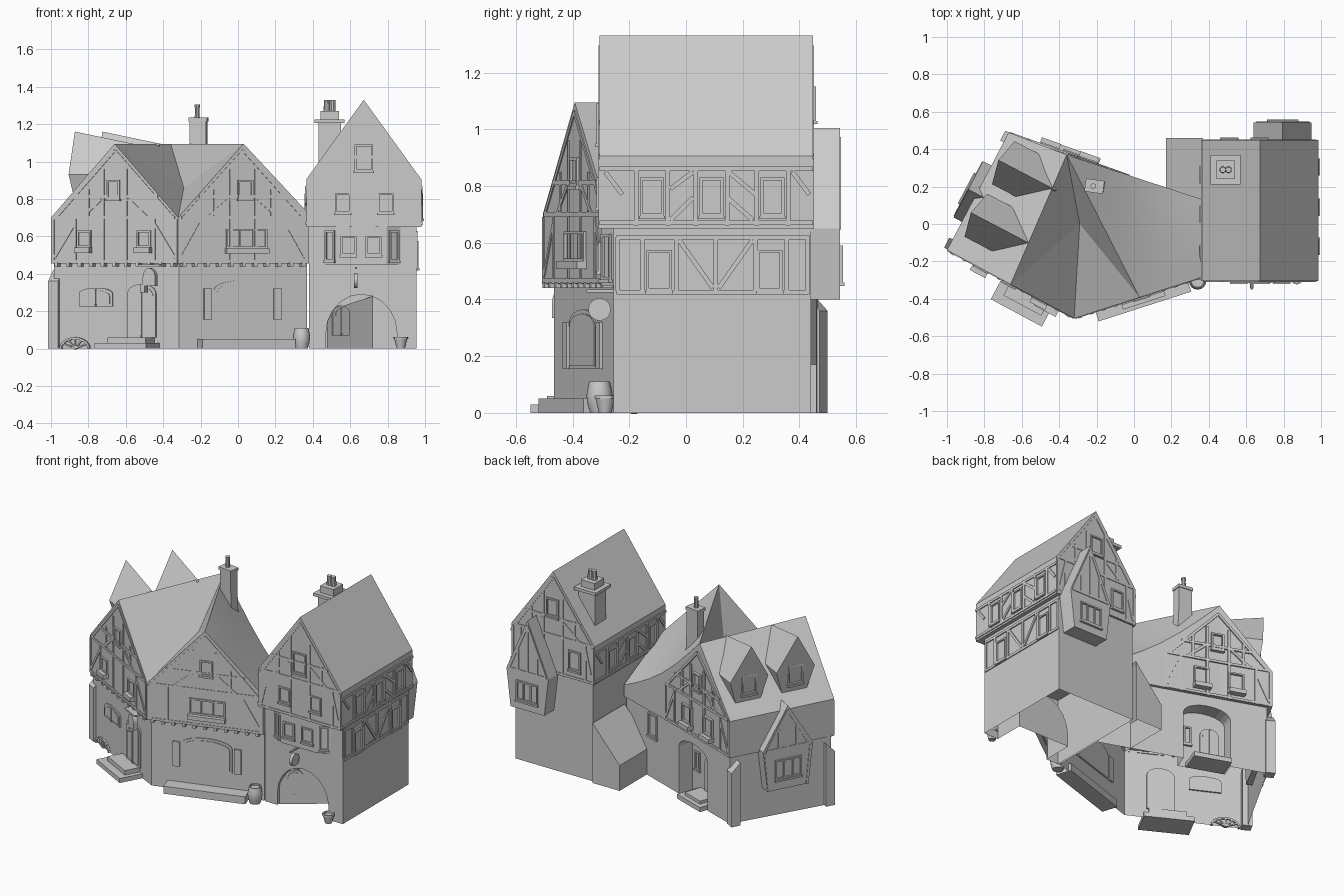
import bpy, math
from mathutils import Vector

if "Cube" in bpy.data.objects:
    bpy.data.objects.remove(bpy.data.objects["Cube"])

def mesh(name, verts, faces, smooth=False):
    me = bpy.data.meshes.new(name)
    me.from_pydata([tuple(v) for v in verts], [], faces)
    me.update()
    ob = bpy.data.objects.new(name, me)
    bpy.context.collection.objects.link(ob)
    if smooth:
        for p in me.polygons:
            p.use_smooth = True
    return ob

class Frame:
    """Wall frame: s along the wall, z up, t outward."""
    def __init__(self, a, b):
        self.a = Vector((*a, 0))
        d = Vector((*b, 0)) - self.a
        self.L = d.length
        self.d = d.normalized()
        self.n = Vector((self.d.y, -self.d.x, 0))
    def at(self, s, z, t=0):
        return self.a + self.d * s + self.n * t + Vector((0, 0, z))

def parts(name, F, items):
    # each item is (outline in s,z ; inner t ; outer t)
    V, P = [], []
    for poly, t0, t1 in items:
        k, n = len(V), len(poly)
        V += [F.at(s, z, t1) for s, z in poly] + [F.at(s, z, t0) for s, z in poly]
        P += [list(range(k, k + n)), list(range(k + 2 * n - 1, k + n - 1, -1))]
        P += [[k + i, k + n + i, k + n + (i + 1) % n, k + (i + 1) % n] for i in range(n)]
    return mesh(name, V, P)

def rect(s0, z0, s1, z1):
    return [(s0, z0), (s1, z0), (s1, z1), (s0, z1)]

def bar(s0, z0, s1, z1, w=.016):
    l = math.hypot(s1 - s0, z1 - z0)
    x, y = -(z1 - z0) / l * w / 2, (s1 - s0) / l * w / 2
    return [(s0 - x, z0 - y), (s1 - x, z1 - y), (s1 + x, z1 + y), (s0 + x, z0 + y)]

def arch(s, z0, w, h, rise, n=10):
    return [(s + w / 2, z0)] + [(s + w / 2 * math.cos(math.pi * i / n),
            h - rise + rise * math.sin(math.pi * i / n)) for i in range(n + 1)] + [(s - w / 2, z0)]

def timbers(name, F, segs, t=0, out=.004):
    parts(name, F, [(bar(*g), t - .006, t + out) for g in segs])

def window(name, F, s, z, w, h, panes=1, box=0, t=0):
    x0, x1, e = s - w / 2, s + w / 2, .01
    it = [(rect(x0, z, x0 + e, z + h), t - .01, t + .01), (rect(x1 - e, z, x1, z + h), t - .01, t + .01),
          (rect(x0, z, x1, z + e), t - .01, t + .01), (rect(x0, z + h - e, x1, z + h), t - .01, t + .01)]
    it += [(rect(x0 + w * i / panes - .004, z, x0 + w * i / panes + .004, z + h), t - .01, t + .008) for i in range(1, panes)]
    it.append((rect(x0 - .004, z - (.028 if box else .012), x1 + .004, z), t - .01, t + (.035 if box else .015)))
    parts(name, F, it)

def arched_unit(name, F, s, z0, w, h, rise, t=0):
    # arched surround with an inner leaf and middle post
    parts(name, F, [(arch(s, z0, w, h, rise), t - .01, t + .008),
                    (arch(s, z0 + .012, w - .03, h - .014, rise), t, t + .012),
                    (rect(s - .004, z0, s + .004, h - .01), t, t + .016)])

def lathe(name, c, prof, n=16):
    V = [(c[0] + r * math.cos(2 * math.pi * i / n), c[1] + r * math.sin(2 * math.pi * i / n), z)
         for r, z in prof for i in range(n)]
    m = len(prof)
    P = [[j * n + i, j * n + (i + 1) % n, (j + 1) * n + (i + 1) % n, (j + 1) * n + i] for j in range(m - 1) for i in range(n)]
    ob = mesh(name, V, P + [list(range(n))[::-1], list(range((m - 1) * n, m * n))], True)
    bpy.context.view_layer.objects.active = ob
    ob.select_set(True)
    bpy.ops.object.shade_smooth_by_angle()
    ob.select_set(False)

def arch_wall(name, F, H, s, w, h, rise, depth):
    # wall with an arched recess behind it
    a = arch(s, 0, w, h, rise)[::-1]
    out = [(0, 0)] + a + [(F.L, 0), (F.L, H), (0, H)]
    V = [F.at(*p) for p in out] + [F.at(*p, -depth) for p in a]
    n, k = len(a), len(out)
    mesh(name, V, [list(range(k)), list(range(k, k + n))] + [[1 + i, 2 + i, k + i + 1, k + i] for i in range(n - 1)])

def gable_timbers(name, F, ze, za, zb):
    L, c = F.L, F.L / 2
    half = lambda z: c * (za - z) / (za - ze) - .015
    zc = ze + (za - ze) * .28
    seg = [(.01, zb + .01, L - .01, zb + .01), (.02, ze, L - .02, ze), (c - half(zc), zc, c + half(zc), zc)]
    for m in (-1, 1):
        seg += [(c + m * (c - .03), ze, c, za - .04), (c + m * (c - .012), zb, c + m * (c - .012), ze - .01),
                (c + m * .07, zb, c + m * .07, za - .14), (c + m * .16, ze, c + m * .16, ze + .15),
                (c + m * .08, ze + .1, c + m * .2, ze), (c + m * .24, zb, c + m * .24, ze),
                (c + m * .24, ze - .03, c + m * (c - .02), zb + .03)]
    timbers(name, F, seg)

# plan points and wall frames
A, V0, B, C, K, D = (-1, -.14), (-.32, -.505), (.38, -.28), (.37, .13), (-.36, .37), (-.67, .49)
LF, MF, LL = Frame(A, V0), Frame(V0, B), Frame(D, A)
RF, RR = Frame((.365, -.305), (.98, -.305)), Frame((.98, -.305), (.98, .448))
RB, RL = Frame((.98, .448), (.365, .448)), Frame((.365, .448), (.365, -.305))

# twin gabled house: upper storey and roof
ZB, pl, pm = .455, LF.at(LF.L / 2, 1.095), MF.at(MF.L / 2, 1.095)
top = [Vector((*A, .7)), pl, Vector((*V0, .7)), pm, Vector((*B, .72))]
N = 6
back = [Vector((*C, .53)).lerp(Vector((*K, 1.095)), i / N) - Vector((0, 0, .06 * math.sin(math.pi * i / N))) for i in range(N + 1)]
ring = top + back + [Vector((*D, .7))]
n = len(ring)
low = [Vector((p.x, p.y, ZB)) for p in ring]
mesh("twin_house_upper_walls", ring + low, [[i, n + i, n + (i + 1) % n, (i + 1) % n] for i in range(n)] + [list(range(2 * n - 1, n - 1, -1))])
mesh("twin_house_roof_slopes", [top[0], pl, top[2], pm, back[-1], ring[-1], Vector((-.29, 0, .86))],
     [[0, 1, 4, 5], [1, 2, 6], [1, 6, 4], [2, 3, 6], [3, 4, 6]])
grid = []
for j in range(N + 1):
    f = pm.lerp(top[4], j / N)
    grid += [f.lerp(back[N - j], i / N) for i in range(N + 1)]
mesh("twin_house_curved_roof", grid, [[j * (N + 1) + i, (j + 1) * (N + 1) + i, (j + 1) * (N + 1) + i + 1, j * (N + 1) + i + 1]
                                      for j in range(N) for i in range(N)], True)

# twin house ground floor, open below, arched porch at the back
g = [(-.65, .465), (-.985, -.125), (-.315, -.465), (.37, -.25), (.37, .1)]
mesh("twin_house_ground_walls", [(*p, z) for z in (0, ZB) for p in g], [[i, i + 1, i + 6, i + 5] for i in range(4)])
GB, GL, GM = Frame(g[4], g[0]), Frame(g[1], g[2]), Frame(g[2], g[3])
arch_wall("back_wall_with_porch", GB, ZB, .70, .30, .39, .07, .1)
arched_unit("back_door", GB, .75, .05, .12, .29, .05, -.1)
window("porch_window", GB, .61, .16, .05, .12, 1, 0, -.1)
parts("porch_step", GB, [(rect(.60, 0, .84, .03), -.1, .05), (rect(.64, .03, .8, .05), -.1, .02)])
window("back_side_window", GB, .28, .28, .09, .15)

# jetty beam ends and gable timber framing
for nm, F in (("left", LF), ("middle", MF)):
    k = 11
    parts(nm + "_jetty_beam_ends", F, [(rect(F.L * (i + .5) / k - .01, .44, F.L * (i + .5) / k + .01, .46), -.04, .008) for i in range(k)])
    gable_timbers(nm + "_gable_timbers", F, .7, 1.1, ZB)
BG = Frame((-.02, .258), D)
gable_timbers("back_gable_timbers", BG, .7, 1.07, ZB)
for i, s in enumerate((.24, .46)):
    window("back_upper_window_%d" % i, BG, s, .52, .10, .12, 1, 1)
window("back_attic_window", BG, .34, .78, .08, .11)

# left front details
for i, s in enumerate((.204, .566)):
    window("left_upper_window_%d" % i, LF, s, .54, .085, .09, 1, 1)
window("left_attic_window", LF, .38, .80, .08, .10)
arched_unit("left_ground_window", GL, .255, .225, .20, .325, .03)
arched_unit("front_door", GL, .53, .06, .17, .345, .05)
parts("door_steps", LF, [(rect(.33, 0, .64, .03), -.05, .12), (rect(.38, .03, .61, .06), -.05, .07)])
parts("front_sign", LF, [(arch(.61, .335, .075, .43, .05), .0, .03), (rect(.55, .44, .68, .45), -.04, .04), (rect(.555, .30, .585, .345), .0, .03)])
wheel = [(.085 * math.cos(a), .055 * math.sin(a)) for a in [math.pi * i / 12 for i in range(13)]]
parts("half_cart_wheel", GL, [(bar(.13 + p[0], p[1], .13 + q[0], q[1], .012), -.01, .012) for p, q in zip(wheel, wheel[1:])] +
      [(bar(.13, 0, .13 + p[0], p[1], .008), -.01, .01) for p in wheel[2:-1:2]])

# middle front details
window("middle_upper_window", MF, .383, .535, .23, .105, 3, 1)
window("middle_attic_window", MF, .377, .80, .085, .10)
c = .355
parts("shop_window", GM, [(arch(c, .155, .32, .365, .05), -.01, .006), (arch(c, .165, .29, .35, .045), 0, .01)] +
      [(rect(c + m * .195 - .022, .155, c + m * .195 + .022, .32), -.01, .012) for m in (-1, 1)])
parts("shop_step", MF, [(rect(.12, 0, .64, .05), -.05, .055)])
lathe("barrel", (.34, -.305), [(.033, 0), (.042, .03), (.046, .06), (.042, .085), (.037, .11), (.031, .11), (.031, .1)])

# left side wall: gabled bay, buttresses, timbers, dormers
s = .37
parts("left_bay", LL, [([(s - .14, .2), (s + .14, .2), (s + .17, .47), (s, .75), (s - .17, .47)], -.05, .05)])
window("left_bay_window", LL, s, .27, .18, .13, 3, 0, .05)
timbers("left_bay_timbers", LL, [(s - .15, .47, s + .15, .47), (s - .14, .48, s, .72), (s + .14, .48, s, .72), (s, .47, s, .7),
                                 (s - .06, .47, s - .06, .6), (s + .06, .47, s + .06, .6), (s - .13, .2, s - .155, .46), (s + .13, .2, s + .155, .46)], .05)
for i, (q, m) in enumerate(((.03, -1), (LL.L - .035, 1))):
    x = sorted([(q - m * .03, .42), (q + m * .03, .36)])
    parts("corner_buttress_%d" % i, LL, [([(x[0][0], 0), (x[1][0], 0), x[1], x[0]], -.04, .02)])
for i, q in enumerate((.157, .474)):
    f = [(-.08, .76, -.07), (.08, .76, -.07), (.13, .93, -.05), (0, 1.16, -.02), (-.13, .93, -.05)]
    vs = [LL.at(q + x, z, t) for x, z, t in f] + [LL.at(q + x, min(z, 1.095), -.37 if z > 1 else -.23) for x, z, t in f]
    mesh("dormer_%d" % i, vs, [[0, 1, 2, 3, 4]] + [[j, j + 5, (j + 1) % 5 + 5, (j + 1) % 5] for j in range(5)])
    window("dormer_window_%d" % i, LL, q, .83, .10, .13, 1, 0, -.055)

# tall right house
w = RF.L
parts("right_house_upper", RF, [([(0, .65), (w, .65), (w, .905), (w / 2, 1.33), (0, .905)], -.753, 0)])
parts("right_house_middle_storey", RF, [(rect(.015, .44, w - .026, .65), -.745, -.05)])
gr = [(.955, -.255), (.955, .44), (.38, .44), (.38, -.255)]
mesh("right_house_ground_walls", [(*p, z) for z in (0, .44) for p in gr], [[i, i + 1, i + 5, i + 4] for i in range(3)])
GF = Frame(gr[3], gr[0])
arch_wall("archway_wall", GF, .44, .28, .38, .29, .21, .2)
IN = Frame((.475, -.24), (.72, -.06))
mesh("archway_inner_wall", [IN.at(0, 0), IN.at(IN.L, 0), IN.at(IN.L, .28), IN.at(0, .2)], [[0, 1, 2, 3]])
arched_unit("archway_door", IN, .09, .07, .11, .23, .04)
bay = [(.455, -.255), (.53, -.3), (.795, -.3), (.87, -.255)]
mesh("front_canted_bay", [(*p, z) for z in (.45, .65) for p in bay], [[0, 1, 5, 4], [1, 2, 6, 5], [2, 3, 7, 6], [3, 2, 1, 0]])
for nm, i in (("left", 0), ("right", 2)):
    F = Frame(bay[i], bay[i + 1])
    window("bay_window_" + nm, F, F.L / 2, .47, .06, .16, 1)
for i, x in enumerate((.225, .36)):
    window("bay_window_%d" % i, RF, x, .5, .085, .10, 1, 0, -.005)
    window("right_upper_window_%d" % i, RF, (.195, .425)[i], .725, .085, .105, 1, 0)
window("right_attic_window", RF, w / 2, .95, .10, .14)
gable_timbers("right_front_timbers", RF, .905, 1.33, .65)
gable_timbers("right_back_timbers", RB, .905, 1.33, .65)
window("right_back_attic_window", RB, w / 2, 1.03, .09, .12)
window("right_back_window", RB, .47, .71, .09, .13)

# long sides of the right house
for nm, F in (("right", RR), ("left", RL)):
    seg = [(0, .86, F.L, .86), (0, .67, F.L, .67)]
    for i, y in enumerate((.185, .395, .61)):
        window("%s_side_window_%d" % (nm, i), F, y, .695, .085, .135)
        seg += [(y - .055, .66, y - .055, .87), (y + .055, .66, y + .055, .87)]
    seg += [(.25, .79, .33, .85), (.25, .68, .33, .76), (.455, .85, .55, .77), (.45, .76, .54, .68), (.68, .85, .74, .77), (.08, .77, .02, .85)]
    timbers(nm + "_side_upper_timbers", F, seg, 0, .006)
for i, y in enumerate((.21, .6)):
    window("right_side_lower_window_%d" % i, RR, y, .43, .09, .145, 1, 0, -.025)
timbers("right_side_lower_timbers", RR, [(.06, .425, .74, .425), (.06, .62, .74, .62), (.28, .61, .4, .44), (.54, .61, .42, .44), (.41, .43, .41, .62)] +
        [(y, .43, y, .62) for y in (.065, .15, .27, .55, .66, .735)], -.025, .006)

# gabled oriel on the back of the right house
s = .185
parts("back_oriel", RB, [([(s - .125, .40), (s + .125, .40), (s + .155, .65), (s, 1.005), (s - .155, .65)], -.03, .095)])
window("back_oriel_window", RB, s, .46, .16, .13, 3, 0, .095)
timbers("back_oriel_timbers", RB, [(s - .14, .655, s + .14, .655), (s - .135, .66, s, .97), (s + .135, .66, s, .97), (s, .65, s, .95),
                                   (s - .07, .65, s - .07, .8), (s + .07, .65, s + .07, .8)], .095)

# lean-to shed between the houses, open below
mesh("lean_to_shed", [(x, y, z) for y in (.12, .46) for x, z in ((.37, 0), (.17, 0), (.17, .17), (.37, .4))],
     [[4, 5, 6, 7], [1, 2, 6, 5], [2, 3, 7, 6]])

# chimneys
CF = Frame((-.27, .18), (-.16, .165))
parts("middle_chimney", CF, [([(-.005, .8), (.115, .8), (.1, 1.1), (.1, 1.22), (.01, 1.22), (.01, 1.1)], -.06, 0), (rect(.005, 1.215, .105, 1.235), -.065, .005)])
lathe("middle_chimney_pipe", (-.218, .203), [(.014, 1.22), (.012, 1.29), (.015, 1.29), (.015, 1.305)], 10)
CR = Frame((.43, .23), (.55, .23))
parts("right_chimney", CR, [(rect(0, .95, .12, 1.21), -.12, 0), (rect(-.02, 1.205, .14, 1.225), -.14, .02), (rect(.01, 1.225, .11, 1.27), -.11, -.01)])
for i, x in enumerate((.475, .505)):
    lathe("chimney_pot_%d" % i, (x, .29), [(.018, 1.26), (.015, 1.33)], 10)

# hanging sign and flower pot by the archway
SG = Frame((.63, -.36), (.63, -.24))
parts("hanging_sign", SG, [([(.055 + .04 * math.cos(a), .365 + .04 * math.sin(a)) for a in [math.pi * i / 8 for i in range(16)]], -.01, .01), (rect(.01, .425, .12, .435), -.005, .005)])
lathe("flower_pot", (.87, -.285), [(.022, 0), (.034, .05), (.038, .05), (.038, .062), (.03, .062), (.03, .05)], 12)
